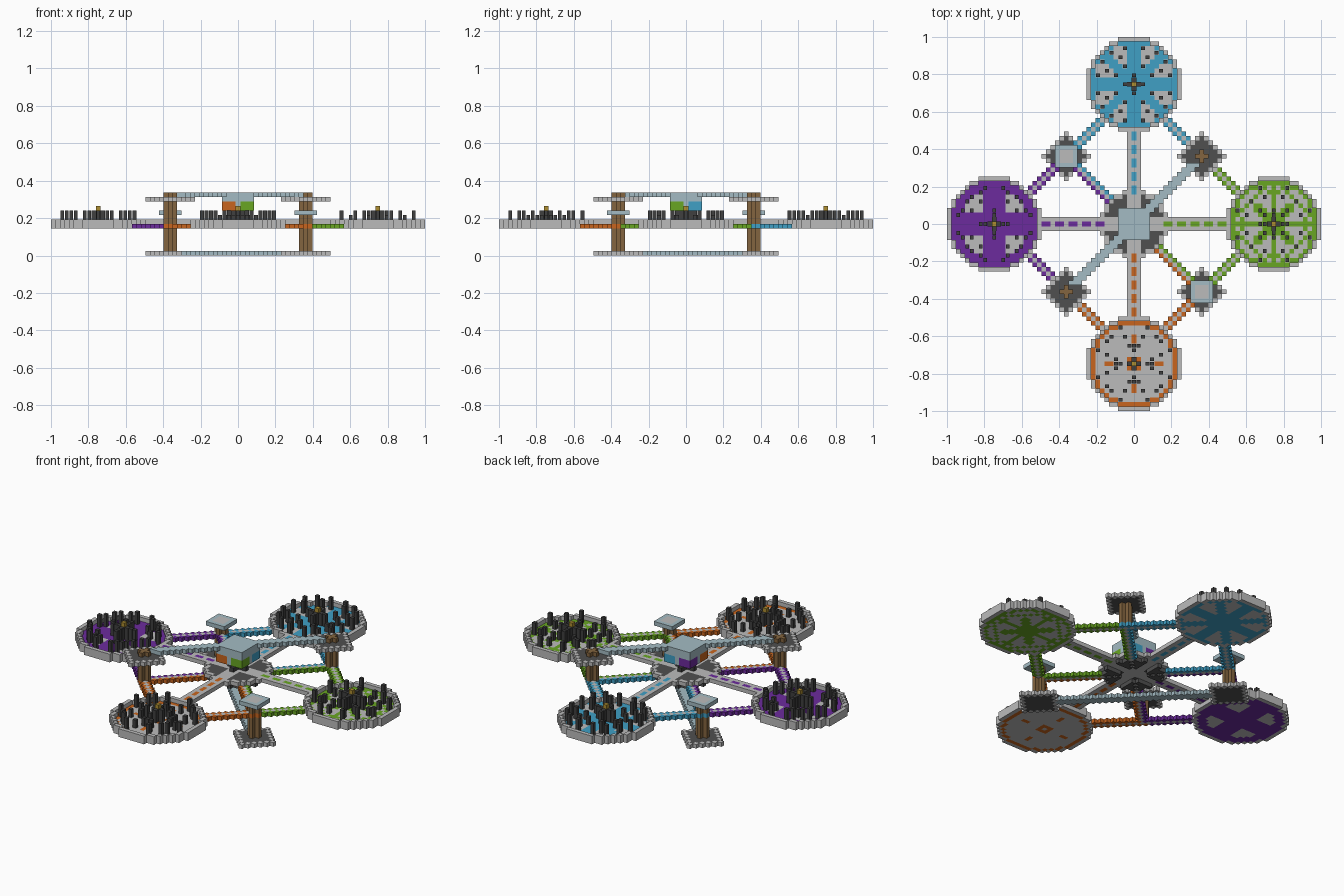
import bpy
import bmesh
from mathutils import Vector

if "Cube" in bpy.data.objects:
    bpy.data.objects.remove(bpy.data.objects["Cube"])

U = 2 / 83  # edge of one block

COLOURS = {
    "light_grey": (0.50, 0.50, 0.50), "slate": (0.08, 0.08, 0.08), "charcoal": (0.05, 0.05, 0.05),
    "sky_blue": (0.05, 0.35, 0.56), "purple": (0.15, 0.024, 0.34), "leaf_green": (0.14, 0.38, 0.016),
    "orange": (0.58, 0.13, 0.013), "pale_blue": (0.37, 0.50, 0.55), "wood": (0.23, 0.13, 0.05),
    "gold": (0.42, 0.27, 0.03),
}
MATS = {}
for name, rgb in COLOURS.items():
    mat = bpy.data.materials.new(name)
    mat.use_nodes = True
    mat.diffuse_color = (*rgb, 1)
    mat.node_tree.nodes["Principled BSDF"].inputs["Base Color"].default_value = (*rgb, 1)
    MATS[name] = mat

AXES = [Vector(v) for v in ((1, 0, 0), (0, 1, 0), (0, 0, 1))]


def build(name, cells, size=1.0):
    """Turn a {(i, j, k): colour} dictionary of blocks into one mesh of outer faces."""
    used = sorted(set(cells.values()))
    bm = bmesh.new()
    for cell, colour in cells.items():
        centre = Vector(cell) + Vector((0, 0, 0.5))
        for a in range(3):
            for sign in (1, -1):
                n = AXES[a] * sign
                if tuple(int(c) for c in Vector(cell) + n) in cells and (size == 1 or a == 2):
                    continue
                p, q = AXES[(a + 1) % 3] * sign, AXES[(a + 2) % 3]
                corners = []
                for s, t in ((-1, -1), (1, -1), (1, 1), (-1, 1)):
                    off = (n + p * s + q * t) / 2
                    off.x *= size
                    off.y *= size
                    corners.append(bm.verts.new((centre + off) * U))
                bm.faces.new(corners).material_index = used.index(colour)
    bmesh.ops.remove_doubles(bm, verts=bm.verts, dist=U / 100)
    mesh = bpy.data.meshes.new(name)
    bm.to_mesh(mesh)
    bm.free()
    for colour in used:
        mesh.materials.append(MATS[colour])
    bpy.context.collection.objects.link(bpy.data.objects.new(name, mesh))


def mirrored(points):
    """All eight reflections of each point."""
    return {(s * p, t * q) for a, b in points for p, q in ((a, b), (b, a))
            for s in (1, -1) for t in (1, -1)}


def inside(x, y, r2):
    return x * x + y * y <= r2


def on_edge(x, y, r2):
    return not all(inside(x + a, y + b, r2) for a, b in ((1, 0), (-1, 0), (0, 1), (0, -1)))


def disc_cells(r):
    return [(x, y) for x in range(-r, r + 1) for y in range(-r, r + 1) if inside(x, y, r * r + r)]


# Floor pattern of each disc: a and b are the smaller and larger offsets
def wheel(a, b):
    return a <= 2 or not inside(a, b, 56)


def lattice(a, b):
    return a == 0 or not inside(a, b, 76) or b - a == 6 or (b - a <= 1 and b < 5) or a + b == 10


def star(a, b):
    return a <= 1 or b - a <= 1 or not inside(a, b, 84)


def ring(a, b):
    return not inside(a, b, 74) or b == 1 or (a == 0 and b in (5, 6))


DISCS = [
    ("left", (1, 0), "leaf_green", lattice, [(0, 2), (0, 3), (2, 2), (3, 3), (5, 5), (3, 8), (2, 6)]),
    ("right", (-1, 0), "purple", wheel, [(0, 2), (0, 3), (3, 5), (3, 7), (2, 8), (5, 6)]),
    ("back", (0, 1), "sky_blue", star, [(0, 2), (3, 6), (2, 4), (2, 8), (5, 7)]),
    ("front", (0, -1), "orange", ring, [(0, 3), (0, 4), (1, 4), (3, 8), (2, 6), (5, 6)]),
]
COLOUR_AT = {d: colour for _, d, colour, _, _ in DISCS}

for side, (dx, dy), colour, pattern, posts in DISCS:
    cx, cy = 31 * dx, 31 * dy
    rim, floor = {}, {}
    for x, y in disc_cells(10):
        if on_edge(x, y, 110):
            rim[cx + x, cy + y, 6] = rim[cx + x, cy + y, 7] = "light_grey"
        else:
            a, b = sorted((abs(x), abs(y)))
            floor[cx + x, cy + y, 6] = colour if pattern(a, b) else "light_grey"
    build(side + "_disc_rim", rim)
    build(side + "_disc_floor", floor)

    # Upright posts, taller towards the edge, around a gold mast
    build(side + "_disc_posts", {
        (cx + x, cy + y, k): "charcoal" for x, y in mirrored(posts)
        for k in range(7, 10 if x * x + y * y > 40 or abs(x) + abs(y) < 4 else 9)}, 0.85)
    cross = {(cx + x, cy + y, k): "charcoal" for x, y in mirrored([(0, 1)]) for k in (7, 8, 9)}
    cross.update({(cx, cy, k): "gold" for k in range(7, 11)})
    build(side + "_disc_mast", cross)

    # Beam to the hub with a dashed centre line
    build(side + "_beam", {
        (r * dx + w * dy, r * dy + w * dx, 7): colour if w == 0 and r % 3 else "light_grey"
        for r in range(7, 22) for w in (-1, 0, 1)})

# Hub platform with dark lobes
hub = {}
for x, y in disc_cells(7):
    lobe = min(abs(x), abs(y)) > 1 and not on_edge(x, y, 56)
    hub[x, y, 7] = "slate" if lobe else "light_grey"
    if lobe and abs(x) != abs(y):
        hub[x, y, 6] = "slate"
build("hub_platform", hub)

# Floating core: four coloured quarters under a pale lid
core = {}
for x in range(-3, 4):
    for y in range(-3, 4):
        if x > 0:
            quarter = "sky_blue" if y > 0 else "leaf_green"
        else:
            quarter = "purple" if y > 0 else "orange"
        for k in range(10, 14):
            core[x, y, k] = "pale_blue" if k > 11 or x == 0 or y == 0 else quarter
build("hub_core", core)
build("hub_mast", {(0, 0, k): "gold" for k in (8, 9)})
build("hub_mast_foot", {(x, y, 8): "charcoal" for x, y in mirrored([(0, 1), (0, 2)])})


def plate(cx, cy, k):
    """Dark diamond with a stepped pale edge."""
    return {(cx + x, cy + y, k): "slate" if abs(x) + abs(y) < 5 else "light_grey"
            for x in range(-5, 6) for y in range(-5, 6)
            if abs(x) + abs(y) < 6 and (max(abs(x), abs(y)) < 5 or x * y == 0)}


for sx in (1, -1):
    for sy in (1, -1):
        cx, cy = 15 * sx, 15 * sy
        label = ("left" if sx > 0 else "right") + ("_back" if sy > 0 else "_front")
        side_colour, end_colour = COLOUR_AT[sx, 0], COLOUR_AT[0, sy]
        upper = sx == sy

        # Stepped struts to the two neighbouring discs and to the hub
        struts = {}
        for t in range(-8, 9):
            for w in (-1, 0, 1):
                edge = side_colour if t > 0 else end_colour
                struts[cx + sx * (t + w), cy - sy * t, 6] = edge if w else "light_grey"
        for t in range(5, 15):
            for w in (-1, 0, 1):
                edge = side_colour if w > 0 else end_colour
                struts[sx * (t + w), sy * t, 6] = edge if w else "light_grey"
        build(label + "_struts", struts)

        # Wooden tower with its plate, reaching up or down
        levels = range(7, 14) if upper else range(0, 9)
        tower = {(cx + x, cy + y, k): "wood" for k in levels
                 for x, y in mirrored([(0, 0), (0, 1)])}
        if not upper:
            tower = {c: m for c, m in tower.items() if c[2] not in (0, 6)}
        build(label + "_tower", tower)
        build(label + "_plate", plate(cx, cy, 12 if upper else 0))
        if not upper:
            build(label + "_cap", {
                (cx + x, cy + y, 9): "pale_blue" if max(abs(x), abs(y)) == 2 else "light_grey"
                for x in range(-2, 3) for y in range(-2, 3)})

# Diagonal bridges: one above joining the tall towers, one on the ground
build("upper_bridge", {(t + w, t, 13): "pale_blue" for t in range(-13, 14) for w in (-1, 0, 1)
                       if max(abs(t), abs(t + w)) > 3})
build("ground_bridge", {(t + w, -t, 0): "pale_blue" for t in range(-12, 13) for w in (-1, 0, 1)
                        if abs(t + w) + abs(t) < 25})
